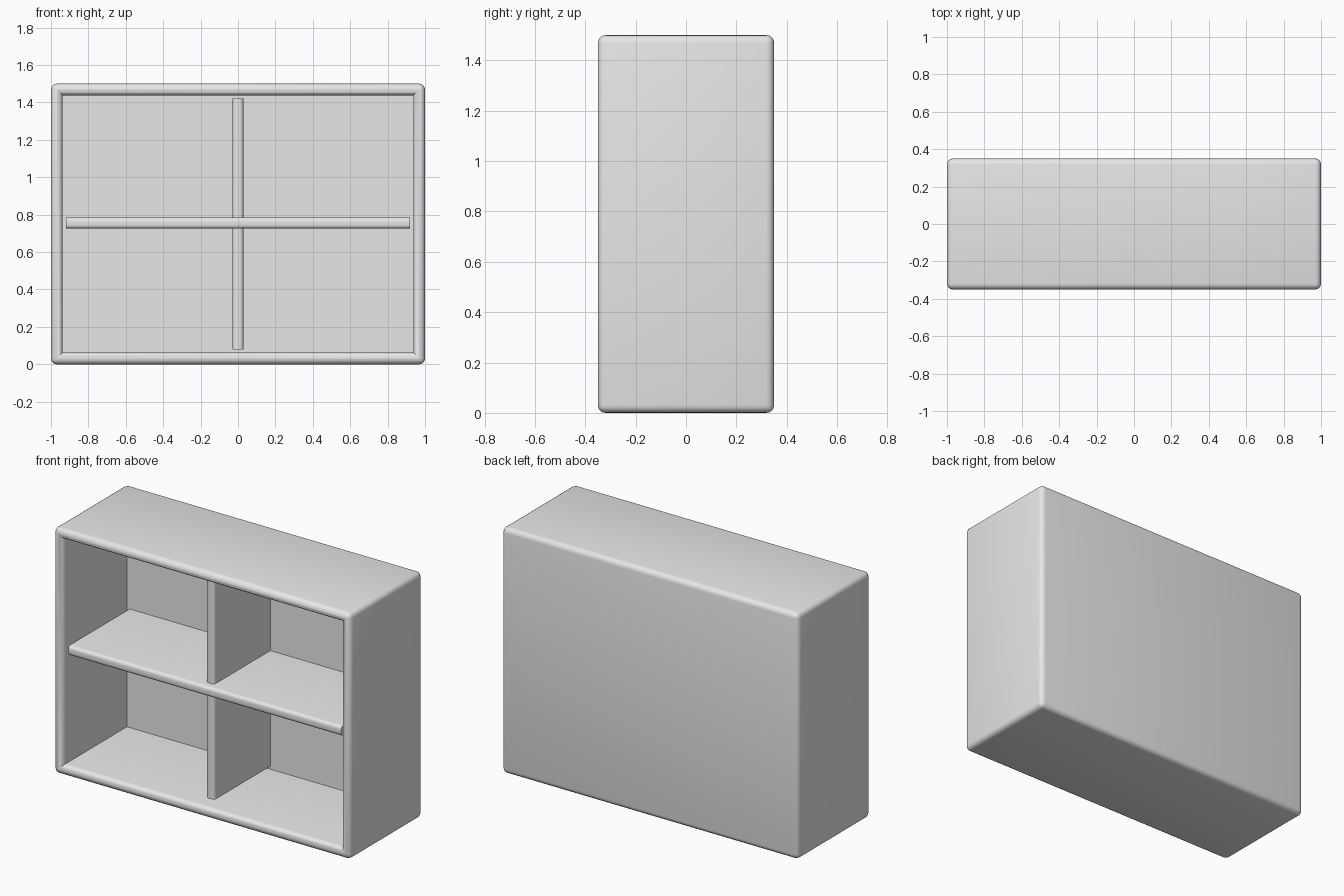
import bpy, bmesh
from mathutils import Vector

if "Cube" in bpy.data.objects:
    bpy.data.objects.remove(bpy.data.objects["Cube"], do_unlink=True)

WIDTH, DEPTH, HEIGHT = 2.0, 0.7, 1.5
WALL = 0.088       # thickness of the outer shell
ROUND = 0.045      # radius of the shell's outer edges
FRONT = -DEPTH / 2
BACK_INNER = DEPTH / 2 - 0.08

grey = bpy.data.materials.new("light grey")
grey.use_nodes = True
grey.diffuse_color = (0.8, 0.8, 0.8, 1)
grey.node_tree.nodes["Principled BSDF"].inputs["Base Color"].default_value = (0.8, 0.8, 0.8, 1)


def box(low, high):
    """A box in a new bmesh, spanning two opposite corners."""
    bm = bmesh.new()
    bmesh.ops.create_cube(bm, size=1)
    low, high = Vector(low), Vector(high)
    for v in bm.verts:
        v.co = (low + high) / 2 + v.co * (high - low)
    return bm


def front_face(bm):
    return min(bm.faces, key=lambda f: f.calc_center_median().y)


def round_edges(bm, edges, radius):
    bmesh.ops.bevel(bm, geom=list(edges), offset=radius, segments=4,
                    profile=0.5, affect='EDGES', clamp_overlap=True)


def finish(bm, name):
    bmesh.ops.recalc_face_normals(bm, faces=bm.faces)
    mesh = bpy.data.meshes.new(name)
    bm.to_mesh(mesh)
    bm.free()
    mesh.materials.append(grey)
    obj = bpy.data.objects.new(name, mesh)
    bpy.context.collection.objects.link(obj)
    bpy.ops.object.select_all(action='DESELECT')
    obj.select_set(True)
    bpy.context.view_layer.objects.active = obj
    bpy.ops.object.shade_smooth_by_angle(angle=0.6)


# Outer shell: open at the front, rounded outside and around the opening
shell = box((-WIDTH / 2, FRONT, 0), (WIDTH / 2, -FRONT, HEIGHT))
outer = list(shell.edges)
opening = front_face(shell)
bmesh.ops.inset_region(shell, faces=[opening], thickness=WALL)
rim = list(opening.edges)
floor = bmesh.ops.extrude_discrete_faces(shell, faces=[opening])["faces"][0]
for v in floor.verts:
    v.co.y = BACK_INNER
rim = [e for e in shell.edges
       if all(abs(v.co.y - FRONT) < 1e-4 and abs(v.co.x) < WIDTH / 2 - WALL / 2
              and WALL / 2 < v.co.z < HEIGHT - WALL / 2 for v in e.verts)]
round_edges(shell, outer + rim, ROUND * 0.95)
finish(shell, "cabinet_shell")


def board(name, low, high, axis):
    """An inner board whose two long front edges are rounded."""
    bm = box(low, high)
    long_edges = [e for e in front_face(bm).edges
                  if abs(e.verts[0].co[axis] - e.verts[1].co[axis]) > 0.1]
    round_edges(bm, long_edges, 0.02)
    finish(bm, name)


# Shelf runs the full width; the divider sits a little further back
board("middle_shelf", (-0.92, -0.32, 0.725), (0.92, BACK_INNER + 0.01, 0.785), 0)
board("centre_divider", (-0.029, -0.27, 0.08), (0.029, BACK_INNER + 0.01, 1.42), 2)
